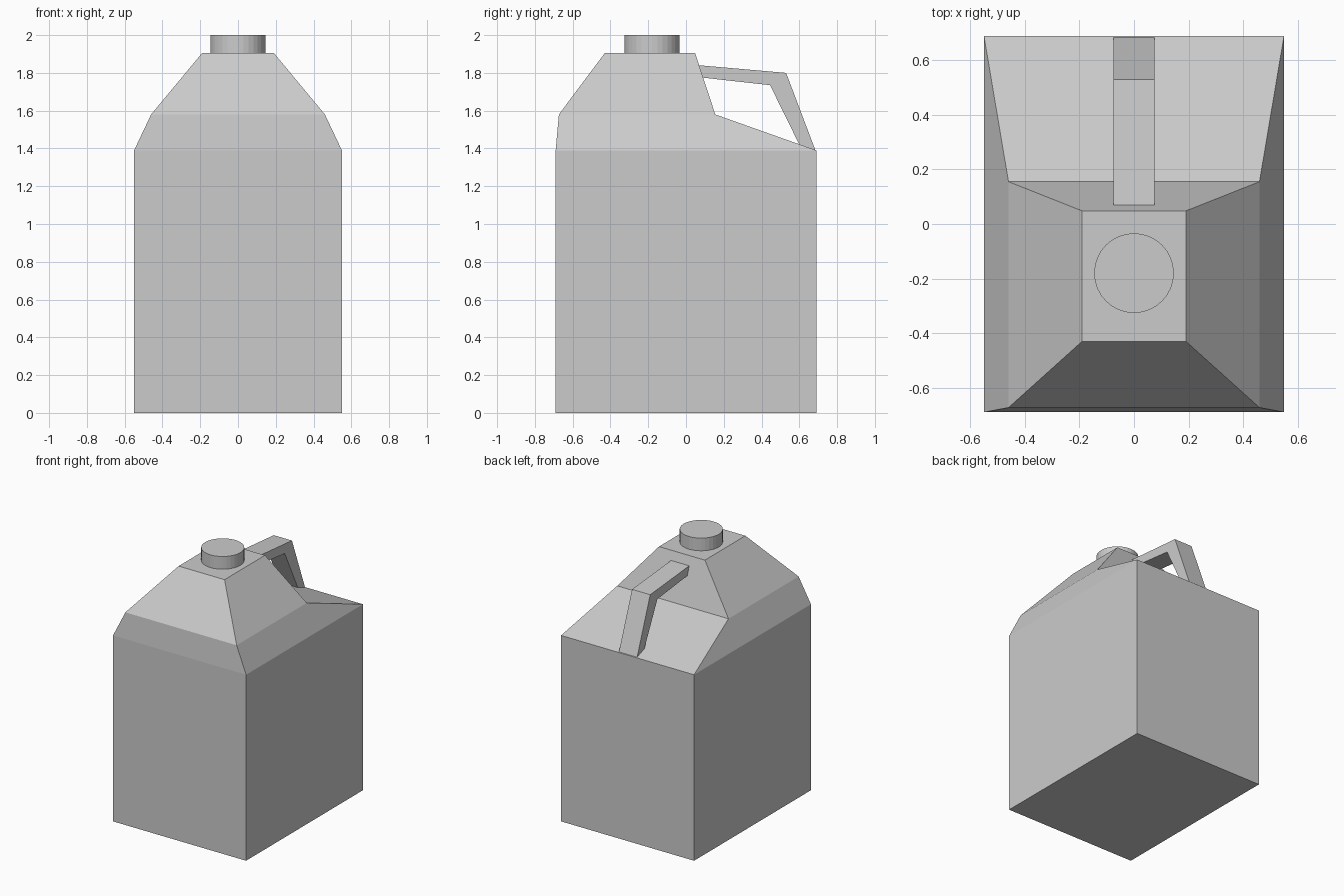
import bpy
import bmesh

cube = bpy.data.objects.get("Cube")
if cube:
    bpy.data.objects.remove(cube, do_unlink=True)

# One plain grey plastic
grey = bpy.data.materials.new("grey plastic")
grey.use_nodes = True
grey.diffuse_color = (0.6, 0.6, 0.6, 1)
grey.node_tree.nodes["Principled BSDF"].inputs["Base Color"].default_value = (0.6, 0.6, 0.6, 1)


def add_object(name, bm):
    bmesh.ops.recalc_face_normals(bm, faces=bm.faces)
    mesh = bpy.data.meshes.new(name)
    bm.to_mesh(mesh)
    bm.free()
    mesh.materials.append(grey)
    obj = bpy.data.objects.new(name, mesh)
    bpy.context.collection.objects.link(obj)
    return obj


def loft(name, rings):
    """Bridge closed rings of equal point count and cap both ends."""
    bm = bmesh.new()
    loops = [[bm.verts.new(p) for p in ring] for ring in rings]
    for low, high in zip(loops, loops[1:]):
        for i in range(len(low)):
            j = (i + 1) % len(low)
            bm.faces.new((low[i], low[j], high[j], high[i]))
    bm.faces.new(loops[0][::-1])
    bm.faces.new(loops[-1])
    return add_object(name, bm)


def rectangle(half_x, front, back, z):
    return [(-half_x, front, z), (half_x, front, z), (half_x, back, z), (-half_x, back, z)]


# Jug body: straight sides, then shoulders narrowing towards the neck
sections = [
    (0.55, -0.69, 0.69, 0.0),
    (0.55, -0.69, 0.69, 1.39),
    (0.46, -0.673, 0.155, 1.58),
    (0.19, -0.43, 0.048, 1.905),
]
loft("jug_body", [rectangle(*s) for s in sections])

# Bent handle: side profile extruded across x, ends sunk into the body
profile = [(0.05, 1.842), (0.53, 1.80), (0.686, 1.388),
           (0.61, 1.40), (0.445, 1.735), (0.07, 1.777)]
loft("handle", [[(x, y, z) for y, z in profile] for x in (-0.075, 0.075)])

# Round screw cap
bm = bmesh.new()
bmesh.ops.create_cone(bm, cap_ends=True, segments=32, radius1=0.146, radius2=0.146, depth=0.1)
cap = add_object("cap", bm)
cap.location = (0, -0.18, 1.95)
